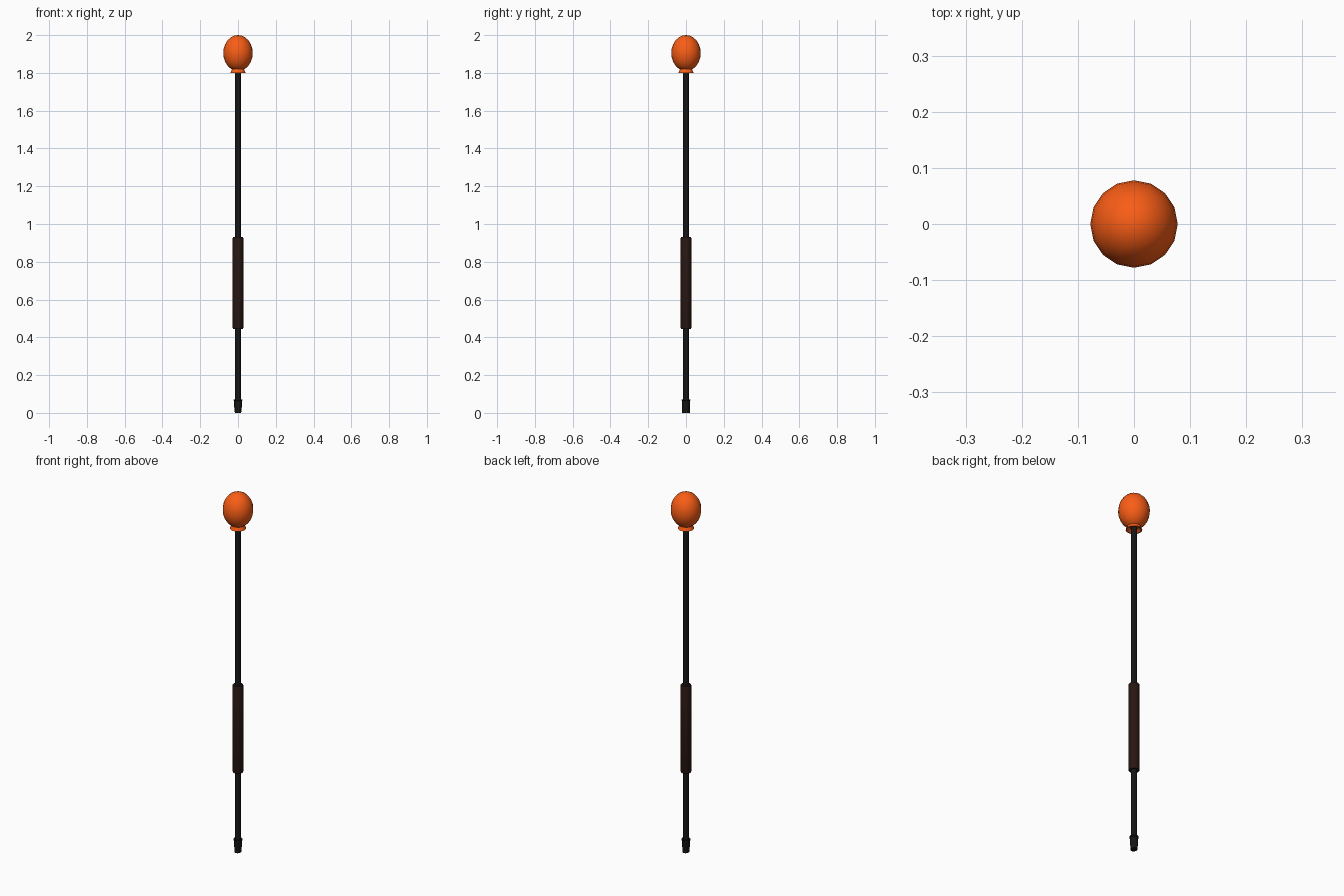
import bpy, bmesh
from math import sin, cos, pi, radians

if "Cube" in bpy.data.objects:
    bpy.data.objects.remove(bpy.data.objects["Cube"])


def lathe(name, profile, sides, color, cap=True):
    """Spin (radius_x, radius_y, z) stations around the z axis."""
    bm = bmesh.new()
    rings = []
    for rx, ry, z in profile:
        if rx == 0:
            rings.append([bm.verts.new((0, 0, z))])
        else:
            rings.append([bm.verts.new((rx * cos(2 * pi * i / sides),
                                        ry * sin(2 * pi * i / sides), z))
                          for i in range(sides)])
    for a, b in zip(rings, rings[1:]):
        for i in range(sides):
            j = (i + 1) % sides
            if len(a) == 1:
                bm.faces.new((a[0], b[j], b[i]))
            elif len(b) == 1:
                bm.faces.new((a[i], a[j], b[0]))
            else:
                bm.faces.new((a[i], a[j], b[j], b[i]))
    if cap:
        for ring in (rings[0], rings[-1]):
            if len(ring) > 2:
                bm.faces.new(ring)
    bmesh.ops.recalc_face_normals(bm, faces=bm.faces)
    mesh = bpy.data.meshes.new(name)
    bm.to_mesh(mesh)
    bm.free()
    obj = bpy.data.objects.new(name, mesh)
    bpy.context.collection.objects.link(obj)
    mat = bpy.data.materials.new(name + "_colour")
    mat.diffuse_color = color
    mat.use_nodes = True
    mat.node_tree.nodes["Principled BSDF"].inputs["Base Color"].default_value = mat.diffuse_color
    mesh.materials.append(mat)
    bpy.ops.object.select_all(action='DESELECT')
    obj.select_set(True)
    bpy.context.view_layer.objects.active = obj
    bpy.ops.object.shade_smooth_by_angle(angle=radians(40))
    return obj


def round_profile(points):
    return [(r, r, z) for r, z in points]


ORANGE = (0.95, 0.11, 0.008, 1)
BLACK = (0.008, 0.008, 0.008, 1)
BROWN = (0.022, 0.008, 0.006, 1)

# long thin pole
lathe("shaft", round_profile([(0.016, 0.03), (0.016, 1.83)]), 12, BLACK)

# thick hand grip
lathe("grip", round_profile([(0.026, 0.445), (0.028, 0.45),
                             (0.028, 0.925), (0.026, 0.93)]), 12, BROWN)

# end fitting: collar with flattened tip
lathe("end_tip", [(0.017, 0.020, 0.0), (0.018, 0.020, 0.025),
                  (0.021, 0.021, 0.03), (0.021, 0.021, 0.063),
                  (0.023, 0.023, 0.065), (0.023, 0.023, 0.072)], 12, BLACK)

# egg-shaped head
egg = [(0.078 * sin(pi * k / 12), 1.905 - 0.095 * cos(pi * k / 12))
       for k in range(13)]
egg[0], egg[-1] = (0, egg[0][1]), (0, 2.0)
lathe("head", round_profile(egg), 16, ORANGE)

# flared skirt under the head, open at the bottom
lathe("head_skirt", round_profile([(0.018, 1.815), (0.036, 1.8), (0.041, 1.8),
                                   (0.034, 1.815), (0.03, 1.825)]),
      16, ORANGE, cap=False)
